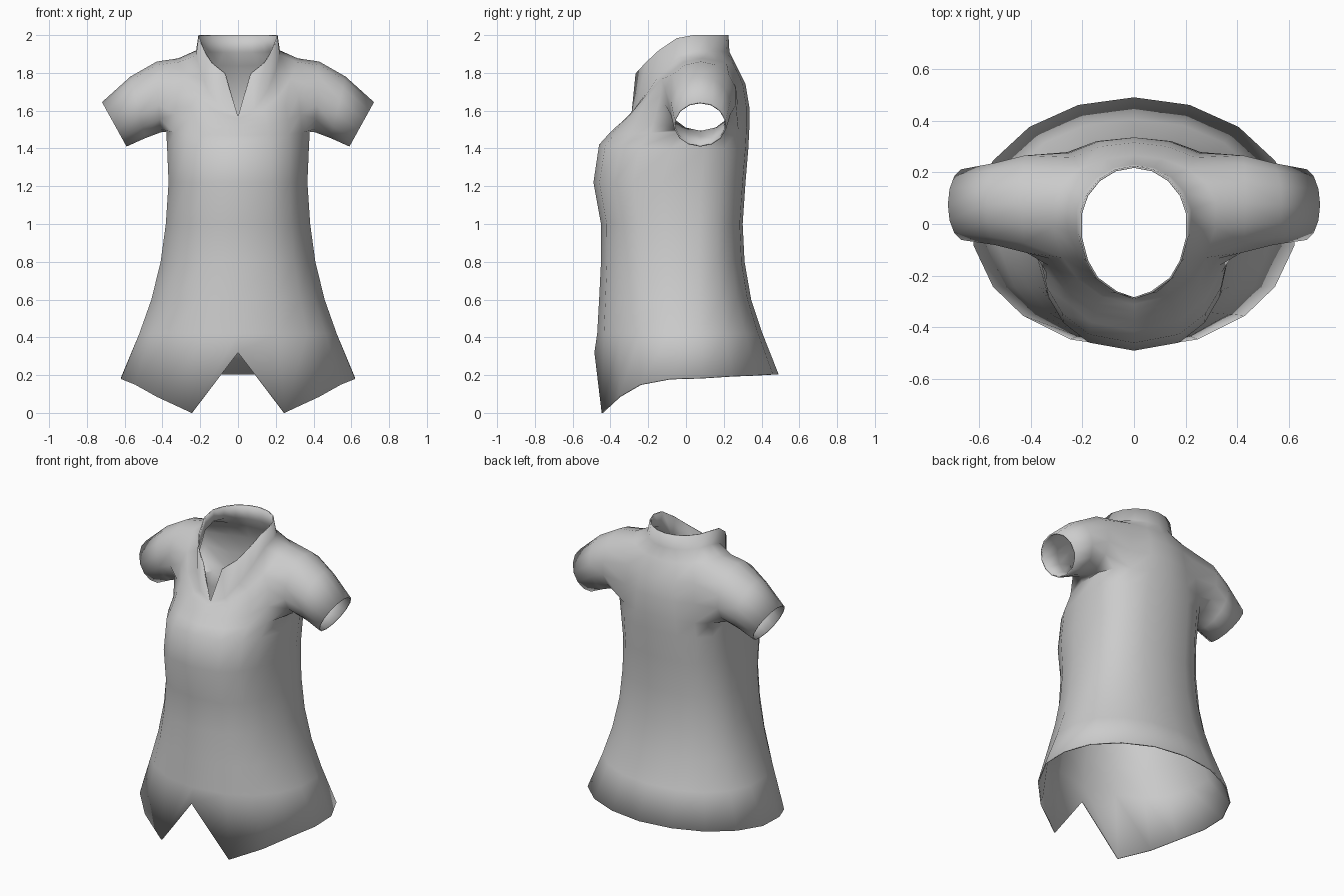
import bpy, bmesh
from math import sin, cos, pi, radians
from mathutils import Vector

if "Cube" in bpy.data.objects:
    bpy.data.objects.remove(bpy.data.objects["Cube"])

cloth = bpy.data.materials.new("grey_cloth")
cloth.use_nodes = True
grey = (0.6, 0.6, 0.6, 1)
cloth.diffuse_color = grey
cloth.node_tree.nodes["Principled BSDF"].inputs["Base Color"].default_value = grey

# Column angles from front centre, round the left side, to back centre
half = [-90, -67, -47, -30, -10, 10, 30, 50, 70, 90]
angles = half + [180 - a for a in half[-2:0:-1]]
N = len(angles)

# Rings: front z, side z, back z, half width, front y, back y, centre y, roundness
rings = [
    (0.20, 0.20, 0.20, 0.630, -0.485, 0.490, 0.00, 2.0),
    (0.42, 0.42, 0.42, 0.530, -0.470, 0.405, 0.00, 2.1),
    (0.60, 0.60, 0.60, 0.465, -0.460, 0.345, 0.00, 2.2),
    (0.80, 0.80, 0.80, 0.415, -0.450, 0.310, 0.00, 2.3),
    (1.00, 1.00, 1.00, 0.387, -0.450, 0.300, 0.00, 2.4),
    (1.22, 1.22, 1.22, 0.372, -0.490, 0.315, 0.00, 2.5),
    (1.42, 1.40, 1.40, 0.380, -0.460, 0.330, 0.03, 2.4),
    (1.47, 1.49, 1.50, 0.385, -0.415, 0.335, 0.07, 2.2),
    (1.51, 1.62, 1.62, 0.380, -0.375, 0.335, 0.07, 2.1),
    (1.54, 1.76, 1.74, 0.370, -0.340, 0.315, 0.07, 2.0),
    (1.56, 1.88, 1.84, 0.320, -0.310, 0.265, 0.05, 2.0),
    (1.57, 1.92, 1.91, 0.225, -0.290, 0.230, 0.02, 2.0),
    (1.77, 2.00, 2.00, 0.213, -0.290, 0.225, 0.00, 2.0),
]
hem = [0.32, 0.0, 0.085, 0.15, 0.18, 0.185, 0.195, 0.20, 0.205, 0.205]
PIT, SHOULDER = 7, 10          # ring indices bounding the armhole
FIRST, LAST = 3, 7             # column indices bounding the armhole


def ring_point(ring, deg):
    zf, zs, zb, hw, yf, yb, yc, n = ring
    s, c = sin(radians(deg)), cos(radians(deg))
    power = lambda v: (abs(v) ** (2 / n)) * (1 if v > 0 else -1)
    reach = yc - yf if s < 0 else yb - yc
    z = zs + ((zf if s < 0 else zb) - zs) * abs(s) ** 1.5
    return Vector((hw * power(c), yc + reach * power(s), z))


def sleeve_ring(side, top, bottom, y0, y1, count, start):
    """Tilted ellipse between a top and a bottom (x, z) point."""
    pts = []
    for i in range(count):
        a = start + 2 * pi * i / count
        t = (1 + sin(a)) / 2
        x = bottom[0] + (top[0] - bottom[0]) * t
        z = bottom[1] + (top[1] - bottom[1]) * t
        pts.append((side * x, (y0 + y1) / 2 + (y1 - y0) / 2 * cos(a), z))
    return pts


bm = bmesh.new()
grid = [[bm.verts.new(ring_point(r, a)) for a in angles] for r in rings]

# Shaped hem with a notch at the front
for i, v in enumerate(grid[0]):
    v.co.z = hem[min(i, N - i)]

# The open collar meets in a point at the front
bm.verts.remove(grid[-1][0])
grid[-1][0] = grid[-2][0]
for i in (1, N - 1):
    grid[-1][i].co.x *= 0.85

# Torso and collar faces, leaving out both armholes
for r in range(len(rings) - 1):
    for i in range(N):
        j = (i + 1) % N
        mirrored = min(i, N - 1 - i)
        if PIT <= r < SHOULDER and FIRST <= mirrored < LAST:
            continue
        corners = [grid[r][i], grid[r][j], grid[r + 1][j], grid[r + 1][i]]
        bm.faces.new(list(dict.fromkeys(corners)))

# Sleeves grown from the armhole edge
for side in (1, -1):
    col = lambda i: i if side > 0 else (N - i) % N
    loop = [grid[PIT][col(i)] for i in range(FIRST, LAST)]
    loop += [grid[r][col(LAST)] for r in range(PIT, SHOULDER)]
    loop += [grid[SHOULDER][col(i)] for i in range(LAST, FIRST, -1)]
    loop += [grid[r][col(FIRST)] for r in range(SHOULDER, PIT, -1)]
    count = len(loop)
    start = -pi / 2 - 2 * 2 * pi / count
    for top, bottom, y0, y1 in [
        ((0.43, 1.86), (0.41, 1.485), -0.115, 0.270),
        ((0.57, 1.78), (0.49, 1.455), -0.085, 0.240),
        ((0.72, 1.645), (0.59, 1.41), -0.065, 0.215),
    ]:
        new = [bm.verts.new(p) for p in
               sleeve_ring(side, top, bottom, y0, y1, count, start)]
        for i in range(count):
            j = (i + 1) % count
            bm.faces.new((loop[i], loop[j], new[j], new[i]))
        loop = new

bmesh.ops.recalc_face_normals(bm, faces=bm.faces)
# Make sure the normals point outwards, judged by a face at the back
back = max(bm.faces, key=lambda f: f.calc_center_median().y)
if back.normal.y < 0:
    bmesh.ops.reverse_faces(bm, faces=bm.faces)

mesh = bpy.data.meshes.new("shirt")
bm.to_mesh(mesh)
bm.free()
mesh.materials.append(cloth)
shirt = bpy.data.objects.new("shirt", mesh)
bpy.context.collection.objects.link(shirt)

# Thin cloth thickness on the inside
solid = shirt.modifiers.new("cloth_thickness", "SOLIDIFY")
solid.thickness = 0.008
solid.offset = -1

bpy.context.view_layer.objects.active = shirt
shirt.select_set(True)
bpy.ops.object.shade_smooth_by_angle(angle=radians(55))
